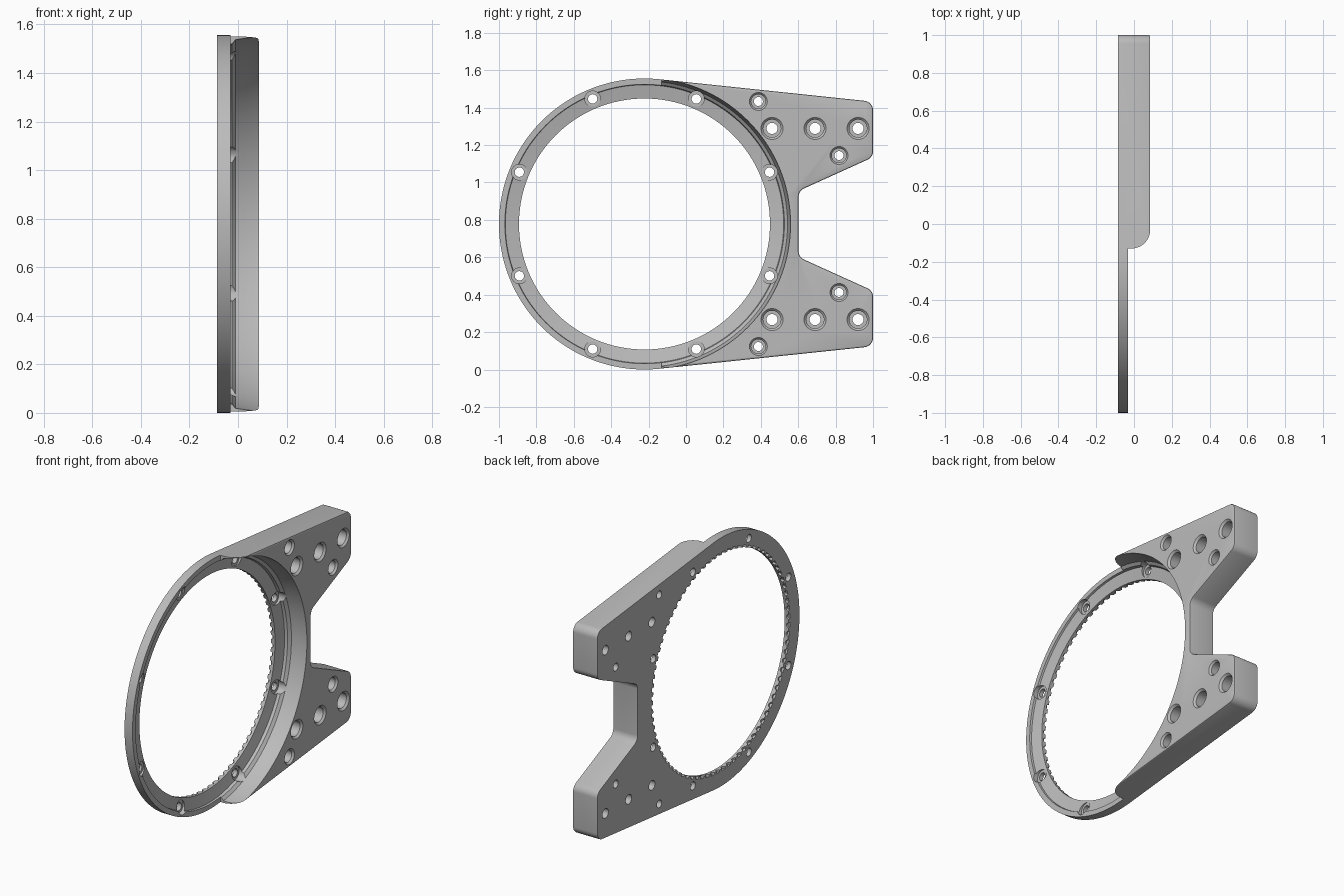
import bpy, bmesh
from math import sin, cos, pi, radians
from mathutils import Vector, Matrix

cube = bpy.data.objects.get("Cube")
if cube:
    bpy.data.objects.remove(cube, do_unlink=True)

CY, CZ, R = -0.222, 0.778, 0.778       # ring centre and outer radius
BACK, FRONT, FLANGE = -0.086, 0.086, -0.031

grey = bpy.data.materials.new("machined grey")
grey.use_nodes = True
grey.diffuse_color = (0.5, 0.5, 0.5, 1)
grey.node_tree.nodes["Principled BSDF"].inputs["Base Color"].default_value = (0.5, 0.5, 0.5, 1)


def make_object(name, bm):
    bmesh.ops.recalc_face_normals(bm, faces=bm.faces)
    mesh = bpy.data.meshes.new(name)
    bm.to_mesh(mesh)
    bm.free()
    mesh.materials.append(grey)
    obj = bpy.data.objects.new(name, mesh)
    bpy.context.collection.objects.link(obj)
    return obj


def prism(bm, points, offset):
    face = bm.faces.new([bm.verts.new(p) for p in points])
    new = bmesh.ops.extrude_face_region(bm, geom=[face])["geom"]
    bmesh.ops.translate(bm, vec=offset, verts=[v for v in new if isinstance(v, bmesh.types.BMVert)])


def lathe(bm, profile, cy, cz, count):
    """Closed solid turned about an x-parallel axis from (radius, x) pairs."""
    rings = [[bm.verts.new((x, cy + r * cos(2 * pi * i / count), cz + r * sin(2 * pi * i / count)))
              for i in range(count)] for r, x in profile]
    for a, b in zip(rings, rings[1:]):
        for i in range(count):
            j = (i + 1) % count
            bm.faces.new((a[i], a[j], b[j], b[i]))
    bm.faces.new(rings[0])
    bm.faces.new(rings[-1])


def fillet(prev, corner, nxt, radius, steps=6):
    """Points of a rounded corner."""
    p, c, n = Vector(prev), Vector(corner), Vector(nxt)
    u, v = (p - c).normalized(), (n - c).normalized()
    half = u.angle(v) / 2
    a, b = c + u * radius / (abs(sin(half) / cos(half))), c + v * radius / (abs(sin(half) / cos(half)))
    mid = c + (u + v).normalized() * radius / sin(half)
    return [tuple(mid + (a - mid).lerp(b - mid, t / steps).normalized() * radius) for t in range(steps + 1)]


def cut(target, name, bm):
    cutter = make_object(name, bm)
    cutter.hide_render = True
    mod = target.modifiers.new(name, 'BOOLEAN')
    mod.operation, mod.solver, mod.object = 'DIFFERENCE', 'EXACT', cutter
    bpy.context.view_layer.objects.active = target
    bpy.ops.object.modifier_apply(modifier=name)
    bpy.data.objects.remove(cutter, do_unlink=True)


# Plate outline: two rounded ears tangent to the round housing
corners = [(1.0, 1.432), (1.0, 1.135), (0.602, 0.955)]
radii = [0.05, 0.05, 0.05]
path = [(-0.141, 1.552)] + corners + [(0.602, CZ)]
upper = []
for i, r in enumerate(radii):
    upper += fillet(path[i], path[i + 1], path[i + 2], r)
lower = [(y, 2 * CZ - z) for y, z in reversed(upper)]
arc = [(CY + R * cos(radians(a)), CZ + R * sin(radians(a))) for a in range(276, 83, -2)]
outline = upper + lower + arc

bm = bmesh.new()
prism(bm, [(BACK, y, z) for y, z in outline], (FRONT - BACK, 0, 0))
rim = [e for e in bm.edges if all(v.co.x > FRONT - 0.001 for v in e.verts)]
bmesh.ops.bevel(bm, geom=rim, offset=0.008, segments=2, profile=0.5, affect='EDGES')
body = make_object("mounting_bracket", bm)

# Thin flange in front, with a rounded shoulder where the thick part starts
bm = bmesh.new()
shoulder = [(FRONT - 0.1 + 0.1 * sin(t * pi / 20), -0.03 - 0.1 * cos(t * pi / 20)) for t in range(11)]
section = [(FLANGE, -1.2), (FLANGE, -0.13)] + shoulder + [(0.15, -0.03), (0.15, -1.2)]
prism(bm, [(x, y, -0.1) for x, y in section], (0, 0, 1.8))
cut(body, "shoulder_cutter", bm)

# Stepped round opening
bm = bmesh.new()
lathe(bm, [(0.671, -0.12), (0.671, -0.058), (0.686, -0.055), (0.744, -0.043), (0.748, -0.025),
           (0.765, -0.01), (0.77, 0.02), (0.781, 0.075), (0.781, 0.12)], CY, CZ, 128)
cut(body, "opening_cutter", bm)

# Counterbored bolt holes in the ears and around the ring
bm = bmesh.new()
ear_holes = [(0.46, 1.289, 0.059), (0.69, 1.289, 0.059), (0.92, 1.289, 0.059),
             (0.387, 1.433, 0.048), (0.818, 1.144, 0.048)]
for y, z, r in ear_holes:
    for zz in (z, 2 * CZ - z):
        lathe(bm, [(r * 0.5, -0.12), (r * 0.5, -0.03), (r * 0.8, -0.03),
                   (r * 0.8, FRONT - 0.012), (r, FRONT), (r, 0.12)], y, zz, 32)
for i in range(8):
    a = radians(22.5 + 45 * i)
    lathe(bm, [(0.025, -0.12), (0.025, -0.06), (0.042, -0.06), (0.042, 0.0)],
          CY + 0.724 * cos(a), CZ + 0.724 * sin(a), 24)
cut(body, "bolt_hole_cutter", bm)

# Row of small scallops along the rear inner edge
bm = bmesh.new()
for i in range(80):
    a = 2 * pi * (i + 0.5) / 80
    place = (Matrix.Translation((BACK, CY, CZ)) @ Matrix.Rotation(a, 4, 'X')
             @ Matrix.Translation((0, 0.668, 0)) @ Matrix.Rotation(pi / 2, 4, 'X'))
    bmesh.ops.create_cone(bm, cap_ends=True, segments=12, radius1=0.015, radius2=0.015,
                          depth=0.034, matrix=place)
cut(body, "scallop_cutter", bm)

bpy.ops.object.select_all(action='DESELECT')
body.select_set(True)
bpy.context.view_layer.objects.active = body
bpy.ops.object.shade_smooth_by_angle(angle=radians(25))
